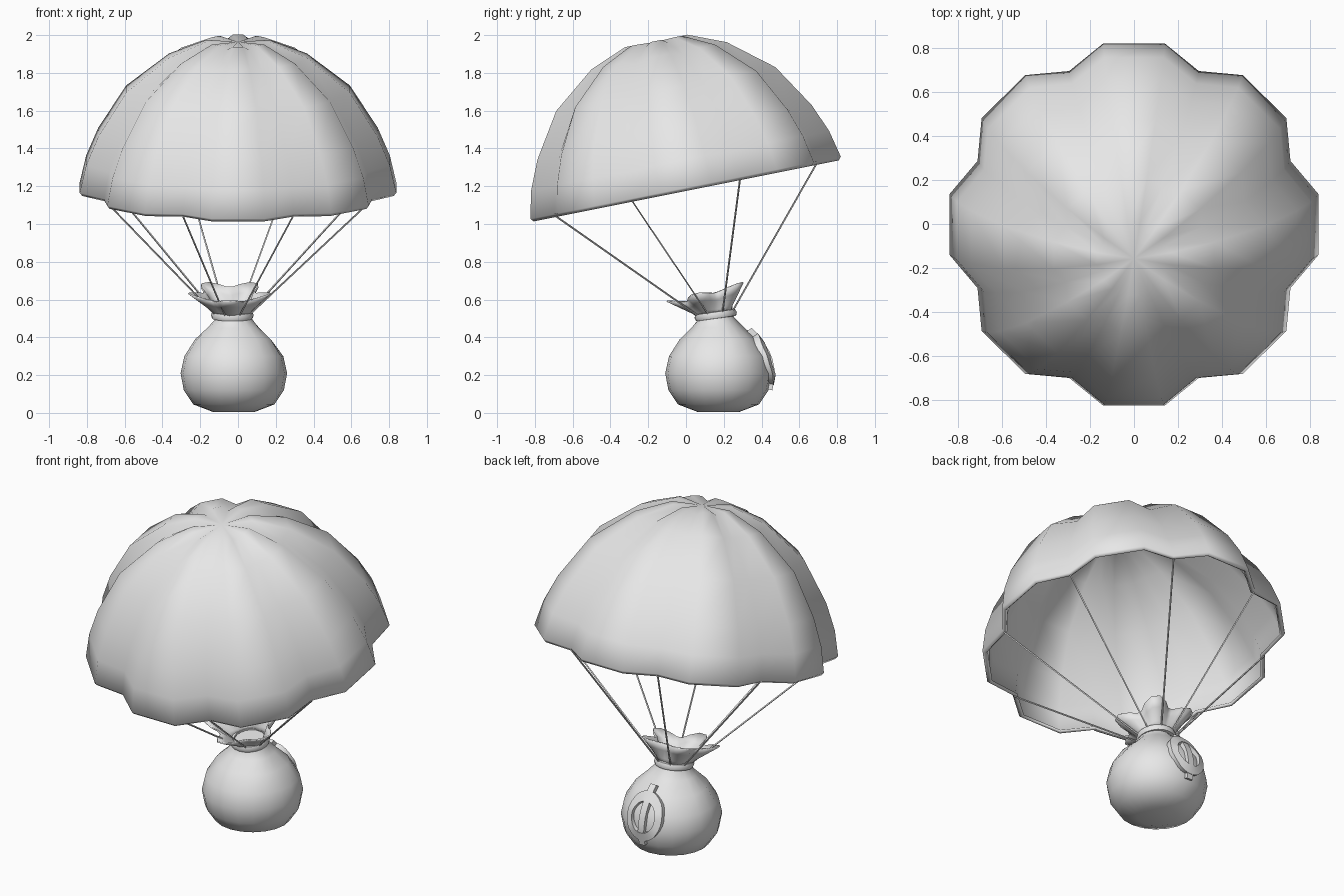
import bpy, bmesh, math
from mathutils import Vector, Matrix

if "Cube" in bpy.data.objects:
    bpy.data.objects.remove(bpy.data.objects["Cube"])

cloth = bpy.data.materials.new("light_grey")
cloth.diffuse_color = (0.8, 0.8, 0.8, 1)
cloth.use_nodes = True
cloth.node_tree.nodes["Principled BSDF"].inputs["Base Color"].default_value = cloth.diffuse_color
TAU = 2 * math.pi


def make(name, verts, faces, angle=50, thick=0):
    me = bpy.data.meshes.new(name)
    me.from_pydata([tuple(v) for v in verts], [], faces)
    bm = bmesh.new()
    bm.from_mesh(me)
    bmesh.ops.recalc_face_normals(bm, faces=bm.faces)
    bm.to_mesh(me)
    bm.free()
    me.materials.append(cloth)
    ob = bpy.data.objects.new(name, me)
    bpy.context.collection.objects.link(ob)
    bpy.ops.object.select_all(action='DESELECT')
    ob.select_set(True)
    bpy.context.view_layer.objects.active = ob
    bpy.ops.object.shade_smooth_by_angle(angle=math.radians(angle))
    if thick:
        mod = ob.modifiers.new("thickness", 'SOLIDIFY')
        mod.thickness = thick
        mod.offset = -1
    return ob


def loft(rings, wrap=False, cap_start=False, cap_end=False):
    """Join closed rings of equal length with quads."""
    n = len(rings[0])
    verts = [v for r in rings for v in r]
    faces = []
    for i in range(len(rings) if wrap else len(rings) - 1):
        a, b = i * n, ((i + 1) % len(rings)) * n
        faces += [(a + j, a + (j + 1) % n, b + (j + 1) % n, b + j) for j in range(n)]
    if cap_start:
        faces.append(tuple(range(n)))
    if cap_end:
        faces.append(tuple(range(len(verts) - n, len(verts))))
    return verts, faces


# canopy: eight scalloped gores, tilted back about x
tilt = Matrix.Translation((0, 0, 1.18)) @ Matrix.Rotation(math.atan(0.2), 4, 'X')
profile = [(0.835, -0.005), (0.85, 0.012), (0.815, 0.16), (0.75, 0.312),
           (0.60, 0.545), (0.37, 0.725), (0.17, 0.805)]
rings = []
for r, h in profile:
    ring = []
    for k in range(8):
        a = k * TAU / 8
        for off, f in ((-22.5, 0.905), (-9.5, 1), (9.5, 1)):
            t = a + math.radians(off)
            dip = 0.02 * min(1, h / 0.5) if f < 1 else 0
            ring.append(tilt @ Vector((r * f * math.cos(t), r * f * math.sin(t), h - dip)))
    rings.append(ring)
verts, faces = loft(rings)
top = len(verts)
verts.append(tilt @ Vector((0, 0, 0.80)))
last = top - 24
faces += [(last + j, last + (j + 1) % 24, top) for j in range(24)]
make("canopy", verts, faces, 60, 0.02)

# sack body: lathe with light pleats near the neck
CX, CY = -0.022, 0.172
sack = [(0.11, 0.005), (0.215, 0.045), (0.265, 0.12), (0.282, 0.21), (0.262, 0.30),
        (0.205, 0.39), (0.135, 0.455), (0.095, 0.50), (0.088, 0.53)]
rings = []
for r, z in sack:
    ring = []
    for j in range(20):
        a = j * TAU / 20
        p = 1 - (0.06 if j % 4 == 0 and 0.35 < z < 0.48 else 0)
        lean = max(0, z - 0.4) * 0.15
        ring.append((CX + r * p * math.cos(a), CY - lean + r * p * math.sin(a),
                     z + max(0, z - 0.42) * 1.2 * r * math.sin(a)))
    rings.append(ring)
make("sack", *loft(rings, cap_start=True, cap_end=True), 50)

# neck tie: slightly tilted band
neck = Matrix.Translation((-0.03, 0.157, 0.517)) @ Matrix.Rotation(math.radians(8), 4, 'X')
band = [(0.085, -0.02), (0.107, -0.017), (0.113, 0), (0.107, 0.017), (0.085, 0.02)]
rings = [[neck @ Vector((r * math.cos(j * TAU / 20), r * math.sin(j * TAU / 20), z))
          for j in range(20)] for r, z in band]
make("neck_tie", *loft(rings, wrap=True), 50)

# ruffle: open wavy cloth above the tie
rings = []
for r, z, wave in ((0.082, 0.0, 0), (0.10, 0.035, 0.012), (0.145, 0.085, 0.03), (0.18, 0.125, 0.045)):
    ring = []
    for j in range(30):
        a = j * TAU / 30
        w = math.cos(5 * a + math.pi / 2)
        rr = r + wave * w
        s = z / 0.125
        ring.append(neck @ Vector((rr * math.cos(a) - 0.015 * s, rr * math.sin(a) - 0.025 * s,
                                   z + 0.012 * s * w + 0.022 * s * math.sin(a))))
    rings.append(ring)
make("ruffle", *loft(rings), 60, 0.008)

# cords: from each canopy seam to the neck
for k in range(8):
    a = math.radians(22.5 + 45 * k)
    start = tilt @ Vector((0.76 * math.cos(a), 0.76 * math.sin(a), -0.002))
    end = neck @ Vector((0.10 * math.cos(a), 0.10 * math.sin(a), 0.01))
    q = (end - start).to_track_quat('Z', 'Y')
    rings = [[p + q @ Vector((0.005 * math.cos(i * TAU / 4), 0.005 * math.sin(i * TAU / 4), 0))
              for i in range(4)] for p in (start, end)]
    make("cord", *loft(rings, cap_start=True, cap_end=True), 30)


# back emblem: raised plain oval ring with a centre bar, following the sack
def on_sack(x, z, lift):
    for (r0, z0), (r1, z1) in zip(sack, sack[1:]):
        if z0 <= z <= z1:
            r = r0 + (r1 - r0) * (z - z0) / (z1 - z0)
            break
    slope = (z - 0.21) / 0.3
    return (CX + x, CY + math.sqrt(max(r * r - x * x, 0)) + lift, z + lift * slope)


rings = []
for j in range(28):
    a = j * TAU / 28
    c, s = math.cos(a), math.sin(a)
    rings.append([on_sack(f * 0.115 * c, 0.28 + (f * 0.14 - 0.012) * s, lift)
                  for f, lift in ((0.66, -0.01), (0.66, 0.022), (1, 0.022), (1, -0.01))])
make("emblem_ring", *loft(rings, wrap=True), 35)

rings = []
for j in range(9):
    z = 0.125 + 0.31 * j / 8
    rings.append([on_sack(x, z, lift) for x, lift in
                  ((-0.02, -0.01), (-0.02, 0.02), (0.02, 0.02), (0.02, -0.01))])
make("emblem_bar", *loft(rings, cap_start=True, cap_end=True), 35)
